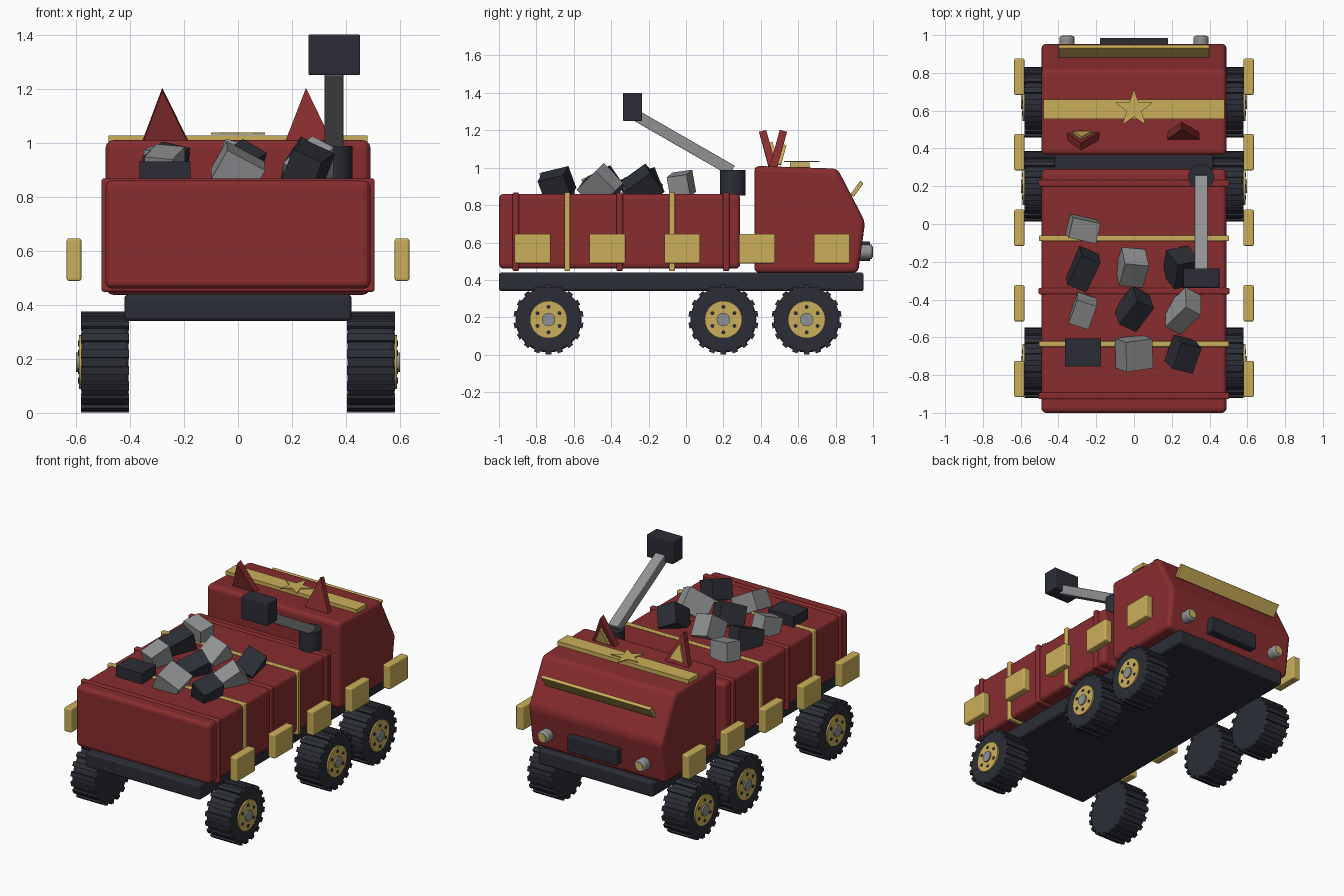
import bpy, bmesh, math
from mathutils import Vector, Matrix, Euler

if "Cube" in bpy.data.objects:
    bpy.data.objects.remove(bpy.data.objects["Cube"])


def material(name, rgb):
    m = bpy.data.materials.new(name)
    m.diffuse_color = (*rgb, 1)
    m.use_nodes = True
    m.node_tree.nodes["Principled BSDF"].inputs["Base Color"].default_value = m.diffuse_color
    return m


RED = material("red paint", (0.25, 0.026, 0.028))
GOLD = material("gold trim", (0.60, 0.43, 0.10))
DARK = material("dark rubber", (0.025, 0.027, 0.037))
GRAY = material("gray metal", (0.28, 0.285, 0.29))


def finish(name, bm, mat, bevel=0, smooth=False, segments=3):
    bmesh.ops.recalc_face_normals(bm, faces=bm.faces)
    me = bpy.data.meshes.new(name)
    bm.to_mesh(me)
    bm.free()
    me.materials.append(mat)
    ob = bpy.data.objects.new(name, me)
    bpy.context.collection.objects.link(ob)
    if bevel:
        mod = ob.modifiers.new("bevel", 'BEVEL')
        mod.width, mod.segments = bevel, segments
        mod.limit_method = 'ANGLE'
    if smooth:
        bpy.ops.object.select_all(action='DESELECT')
        ob.select_set(True)
        bpy.context.view_layer.objects.active = ob
        bpy.ops.object.shade_smooth_by_angle(angle=math.radians(35))
    return ob


def box(name, center, size, mat, rot=(0, 0, 0), bevel=0, segments=3):
    bm = bmesh.new()
    m = Matrix.LocRotScale(Vector(center), Euler(rot), Vector(size))
    bmesh.ops.create_cube(bm, size=1, matrix=m)
    return finish(name, bm, mat, bevel, segments=segments)


def span(name, lo, hi, mat, **kw):
    lo, hi = Vector(lo), Vector(hi)
    return box(name, (lo + hi) / 2, hi - lo, mat, **kw)


def cylinder(name, center, r, depth, axis, mat, sides=32, bevel=0):
    rot = {'x': (0, math.pi / 2, 0), 'y': (math.pi / 2, 0, 0), 'z': (0, 0, 0)}[axis]
    bm = bmesh.new()
    bmesh.ops.create_cone(bm, cap_ends=True, segments=sides, radius1=r, radius2=r, depth=depth,
                          matrix=Matrix.LocRotScale(Vector(center), Euler(rot), None))
    return finish(name, bm, mat, bevel, smooth=True, segments=2)


def prism(name, points, vec, mat, matrix=Matrix(), bevel=0):
    """Extrude a closed 3D outline along vec."""
    bm = bmesh.new()
    face = bm.faces.new([bm.verts.new(p) for p in points])
    ext = bmesh.ops.extrude_face_region(bm, geom=[face])
    bmesh.ops.translate(bm, vec=vec, verts=[v for v in ext['geom'] if isinstance(v, bmesh.types.BMVert)])
    bmesh.ops.transform(bm, matrix=matrix, verts=bm.verts)
    return finish(name, bm, mat, bevel)


# Chassis, cargo bed and its bands
span("chassis", (-0.42, -1, 0.34), (0.42, 0.95, 0.44), DARK, bevel=0.015)
span("cargo_bed", (-0.49, -1, 0.46), (0.49, 0.29, 0.86), RED, bevel=0.025)
for y in (-0.91, -0.355, 0.215):
    span("red_rib", (-0.505, y - 0.017, 0.448), (0.505, y + 0.017, 0.867), RED, bevel=0.008)
for y in (-0.635, -0.075):
    span("gold_band", (-0.503, y - 0.015, 0.448), (0.503, y + 0.015, 0.868), GOLD, bevel=0.006)

# Cab from a side profile
profile = [(0.365, 0.437), (0.365, 1.01), (0.81, 0.995), (0.958, 0.71), (0.92, 0.437)]
prism("cab", [(-0.49, y, z) for y, z in profile], (0.98, 0, 0), RED, bevel=0.028)

# Roof stripe and star
span("roof_stripe", (-0.48, 0.555, 1.0), (0.48, 0.66, 1.027), GOLD)
star = []
for i in range(10):
    r, a = (0.105 if i % 2 == 0 else 0.042), math.pi / 2 + i * math.pi / 5
    star.append((r * math.cos(a), 0.61 + r * math.sin(a), 1.031))
prism("roof_star", star, (0, 0, 0.006), GOLD)

# Ears, each with a gold inner plate
for x, tilt, lean in ((-0.27, 0.27, -0.05), (0.26, -0.27, -0.04)):
    m = Matrix.LocRotScale(Vector((x, 0.465, 0.995)), Euler((tilt, lean, 0)), None)
    prism("ear", [(-0.088, -0.02, 0), (0.088, -0.02, 0), (0, -0.02, 0.21)], (0, 0.04, 0), RED, m)
    prism("inner_ear", [(-0.05, 0.02, 0.03), (0.05, 0.02, 0.03), (0, 0.02, 0.14)], (0, 0.016, 0), GOLD, m)

# Cab front: visor, grille, headlights
box("visor", (0, 0.914, 0.887), (0.80, 0.09, 0.022), GOLD, rot=(math.radians(54), 0, 0), bevel=0.004)
span("grille", (-0.18, 0.92, 0.50), (0.18, 0.985, 0.605), DARK, bevel=0.006)
for s in (-1, 1):
    cylinder("headlight", (s * 0.355, 0.958, 0.55), 0.04, 0.076, 'y', GRAY, 24, bevel=0.01)
    cylinder("headlight_lens", (s * 0.355, 0.995, 0.55), 0.027, 0.008, 'y', GOLD, 24)

# Floating gold side panels
for s in (-1, 1):
    for i in range(5):
        box("side_panel", (s * 0.607, -0.82 + 0.4 * i, 0.567), (0.054, 0.192, 0.157), GOLD, bevel=0.008)

# Crane: post, arm and head
cylinder("crane_post", (0.355, 0.25, 0.92), 0.068, 0.135, 'z', DARK, 24)
a, b = Vector((0.355, 0.245, 0.985)), Vector((0.355, -0.26, 1.275))
box("crane_arm", (a + b) / 2, (0.07, (b - a).length, 0.06), GRAY,
    rot=(math.atan2(a.z - b.z, a.y - b.y), 0, 0), bevel=0.004)
span("crane_head", (0.26, -0.338, 1.25), (0.452, -0.235, 1.40), DARK, bevel=0.006)

# Wheels with treads, gold hubs and bolts
for s in (-1, 1):
    for wy in (-0.735, 0.2, 0.645):
        wz = 0.188
        cylinder("tire", (s * 0.492, wy, wz), 0.176, 0.174, 'x', DARK, 40, bevel=0.012)
        bm = bmesh.new()
        for i in range(18):
            t = i * math.tau / 18
            bmesh.ops.create_cube(bm, size=1, matrix=Matrix.Translation((s * 0.492, wy, wz))
                                  @ Matrix.Rotation(t, 4, 'X') @ Matrix.Translation((0, 0, 0.176))
                                  @ Matrix.Diagonal((0.178, 0.03, 0.022, 1)))
        finish("tire_treads", bm, DARK)
        cylinder("hub", (s * 0.580, wy, wz), 0.1, 0.018, 'x', GOLD)
        cylinder("hub_cap", (s * 0.587, wy, wz), 0.036, 0.024, 'x', GRAY, 20)
        for i in range(6):
            t = i * math.tau / 6 + math.pi / 6
            cylinder("bolt", (s * 0.588, wy + 0.068 * math.cos(t), wz + 0.068 * math.sin(t)),
                     0.011, 0.008, 'x', DARK, 8)

# Rocks: centre, size, rotation in degrees, colour
rocks = [
    ((-0.27, -0.025, 0.91), (0.15, 0.11, 0.12), (8, 10, -12), GRAY),
    ((-0.27, -0.24, 0.90), (0.11, 0.18, 0.14), (18, 12, -22), DARK),
    ((-0.01, -0.23, 0.90), (0.13, 0.15, 0.14), (38, 14, -5), GRAY),
    ((0.25, -0.23, 0.90), (0.13, 0.16, 0.14), (40, 25, 12), DARK),
    ((-0.27, -0.46, 0.91), (0.11, 0.14, 0.12), (20, 5, -18), GRAY),
    ((0.00, -0.45, 0.90), (0.11, 0.17, 0.14), (25, 28, -25), DARK),
    ((0.26, -0.46, 0.90), (0.10, 0.18, 0.15), (38, 25, -28), GRAY),
    ((-0.27, -0.68, 0.88), (0.19, 0.15, 0.10), (0, 0, 0), DARK),
    ((0.00, -0.685, 0.90), (0.16, 0.16, 0.12), (14, 28, 8), GRAY),
    ((0.26, -0.69, 0.91), (0.12, 0.15, 0.13), (14, 24, -14), DARK),
]
for c, size, rot, mat in rocks:
    box("rock", c, size, mat, rot=[math.radians(d) for d in rot])
